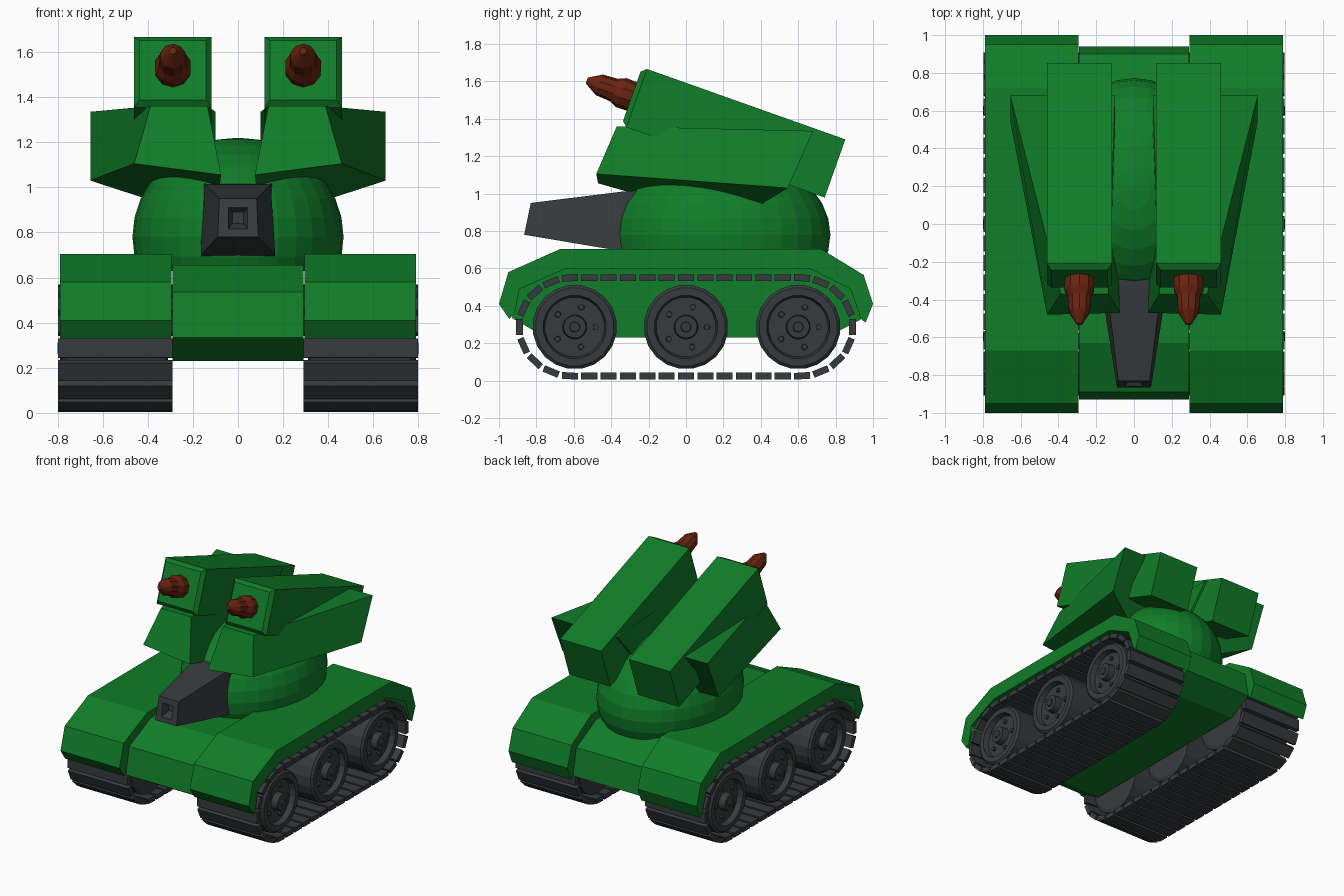
import bpy, bmesh, math
from mathutils import Matrix, Vector

if "Cube" in bpy.data.objects:
    bpy.data.objects.remove(bpy.data.objects["Cube"])


def material(name, rgb):
    m = bpy.data.materials.new(name)
    m.diffuse_color = (*rgb, 1)
    m.use_nodes = True
    m.node_tree.nodes["Principled BSDF"].inputs["Base Color"].default_value = m.diffuse_color
    return m


GREEN = material("armour_green", (0.005, 0.205, 0.021))
GREY = material("dark_grey", (0.038, 0.044, 0.047))
RED = material("rocket_brown", (0.14, 0.017, 0.005))


def finish(bm, name, mat, matrix=Matrix()):
    bm.transform(matrix)
    bmesh.ops.recalc_face_normals(bm, faces=bm.faces[:])
    me = bpy.data.meshes.new(name)
    bm.to_mesh(me)
    bm.free()
    me.materials.append(mat)
    ob = bpy.data.objects.new(name, me)
    bpy.context.collection.objects.link(ob)
    return ob


def loft(bm, rings):
    """Join equal rings of points into a closed solid."""
    vs = [[bm.verts.new(p) for p in r] for r in rings]
    n = len(vs[0])
    for a, b in zip(vs, vs[1:]):
        for i in range(n):
            j = (i + 1) % n
            bm.faces.new((a[i], a[j], b[j], b[i]))
    bm.faces.new(vs[0])
    bm.faces.new(vs[-1])


def side_profile(name, pts, x0, x1, mat):
    bm = bmesh.new()
    loft(bm, [[(x, y, z) for y, z in pts] for x in (x0, x1)])
    return finish(bm, name, mat)


def lathe(bm, profile, n, offset=(0, 0)):
    """Profile of (height, radius) pairs turned about local z."""
    loft(bm, [[(offset[0] + r * math.cos(2 * math.pi * (i + .5) / n),
                offset[1] + r * math.sin(2 * math.pi * (i + .5) / n), h)
               for i in range(n)] for h, r in profile])


def rect(y, hx, z0, z1, hx_top=None):
    t = hx if hx_top is None else hx_top
    return [(-hx, y, z0), (hx, y, z0), (t, y, z1), (-t, y, z1)]


# Central hull
side_profile("hull", [(-.63, .655), (-.89, .535), (-.93, .335), (-.75, .23),
                      (.75, .23), (.94, .33), (.9, .53), (.66, .655)],
             -.29, .29, GREEN)

# Turret dome, cut off just inside the hull
bm = bmesh.new()
bmesh.ops.create_uvsphere(bm, u_segments=32, v_segments=16, radius=1)
bm.transform(Matrix.Translation((0, .19, .78)) @ Matrix.Diagonal((.468, .582, .44, 1)))
cut = bmesh.ops.bisect_plane(bm, geom=bm.verts[:] + bm.edges[:] + bm.faces[:],
                             plane_co=(0, 0, .63), plane_no=(0, 0, -1), clear_outer=True)
bmesh.ops.holes_fill(bm, edges=[e for e in bm.edges if e.is_boundary])
finish(bm, "turret_dome", GREEN)

# Tapered gun with a square bore
bm = bmesh.new()
loft(bm, [
    [(-.165, -.2, .68), (.165, -.2, .68), (.155, -.2, 1.02), (-.155, -.2, 1.02)],
    [(-.165, -.39, .70), (.165, -.39, .70), (.145, -.33, 1.012), (-.145, -.33, 1.012)],
    [(-.09, -.865, .78), (.09, -.865, .78), (.083, -.83, .95), (-.083, -.83, .95)],
    [(-.043, -.858, .815), (.043, -.858, .815), (.043, -.838, .91), (-.043, -.838, .91)],
    [(-.025, -.79, .84), (.025, -.79, .84), (.025, -.79, .89), (-.025, -.79, .89)]])
finish(bm, "gun", GREY)

# Local frame of the launchers: y runs backwards and down
d = Vector((0, 1.085, -.385)).normalized()
TILT = Matrix(((1, 0, 0, 0), (0, d.y, -d.z, 0), (0, d.z, d.y, 0), (0, 0, 0, 1)))

FENDER = [(-1, .41), (-.95, .58), (-.67, .705), (.72, .705), (.95, .565), (1, .41),
          (.96, .31), (.935, .33), (.88, .49), (.66, .60), (-.64, .60),
          (-.89, .49), (-.915, .36), (-.945, .33)]


def track_path(n, cy=.6, a=.29, b=.2625, zc=.2875):
    """Evenly spaced (y, z, angle) along a rounded track loop."""
    pts = []
    for i in range(400):
        t = 2 * math.pi * i / 400
        pts.append((math.copysign(cy, math.cos(t + 1e-6)) + a * math.cos(t), zc + b * math.sin(t)))
    seg = [(p, q, math.dist(p, q)) for p, q in zip(pts, pts[1:] + pts[:1])]
    step = sum(s[2] for s in seg) / n
    out, walked, k = [], 0, 0
    for p, q, l in seg:
        while k < n and k * step <= walked + l:
            f = (k * step - walked) / l
            out.append((p[0] + f * (q[0] - p[0]), p[1] + f * (q[1] - p[1]),
                        math.atan2(q[1] - p[1], q[0] - p[0])))
            k += 1
        walked += l
    return out


for s, side in ((-1, "left"), (1, "right")):
    mirror = Matrix.Diagonal((s, 1, 1, 1))

    # Fender shell over the track
    side_profile(side + "_fender", FENDER, s * .295, s * .79, GREEN)

    # Track links
    bm = bmesh.new()
    for y, z, ang in track_path(40):
        m = (Matrix.Translation((s * .5435, y, z)) @ Matrix.Rotation(ang, 4, 'X')
             @ Matrix.Diagonal((.507, .086, .036, 1)))
        bmesh.ops.create_cube(bm, size=1, matrix=m)
    finish(bm, side + "_track", GREY)

    # Road wheels with dished faces, hubs and bolts
    for k, wy in enumerate((-.595, 0, .6)):
        bm = bmesh.new()
        lathe(bm, [(.31, .2), (.32, .226), (.765, .226), (.78, .21), (.78, .17), (.74, .16),
                   (.74, .065), (.79, .06), (.79, .028), (.8, .025)], 20)
        for i in range(5):
            t = 2 * math.pi * i / 5 + .3
            lathe(bm, [(.735, .017), (.757, .015)], 8,
                  (.112 * math.cos(t), .112 * math.sin(t)))
        finish(bm, f"{side}_wheel_{k + 1}", GREY,
               mirror @ Matrix.Translation((0, wy, .287)) @ Matrix.Rotation(math.pi / 2, 4, 'Y'))

    # Launcher mount flaring outwards to the rear
    bm = bmesh.new()
    loft(bm, [
        [(.075, -.47, 1.055), (.46, -.48, 1.105), (.388, -.37, 1.36), (.135, -.37, 1.36)],
        [(.1, .25, .85), (.655, .545, 1.03), (.655, .68, 1.335), (.1, .68, 1.335)]])
    finish(bm, side + "_launcher_mount", GREEN, mirror)

    # Launcher box with a bevelled front rim
    frame = Matrix.Translation((s * .289, -.29, 1.52)) @ TILT
    bm = bmesh.new()
    loft(bm, [rect(0, .148, -.14, .14), rect(.028, .172, -.165, .165),
              rect(1.153, .172, -.165, .165)])
    finish(bm, side + "_launcher_box", GREEN, frame)

    # Rocket nose
    bm = bmesh.new()
    lathe(bm, [(-.05, .08), (.06, .082), (.1, .064), (.185, .058), (.255, .016)], 10)
    finish(bm, side + "_rocket", RED, frame @ Matrix.Rotation(math.pi / 2, 4, 'X'))
